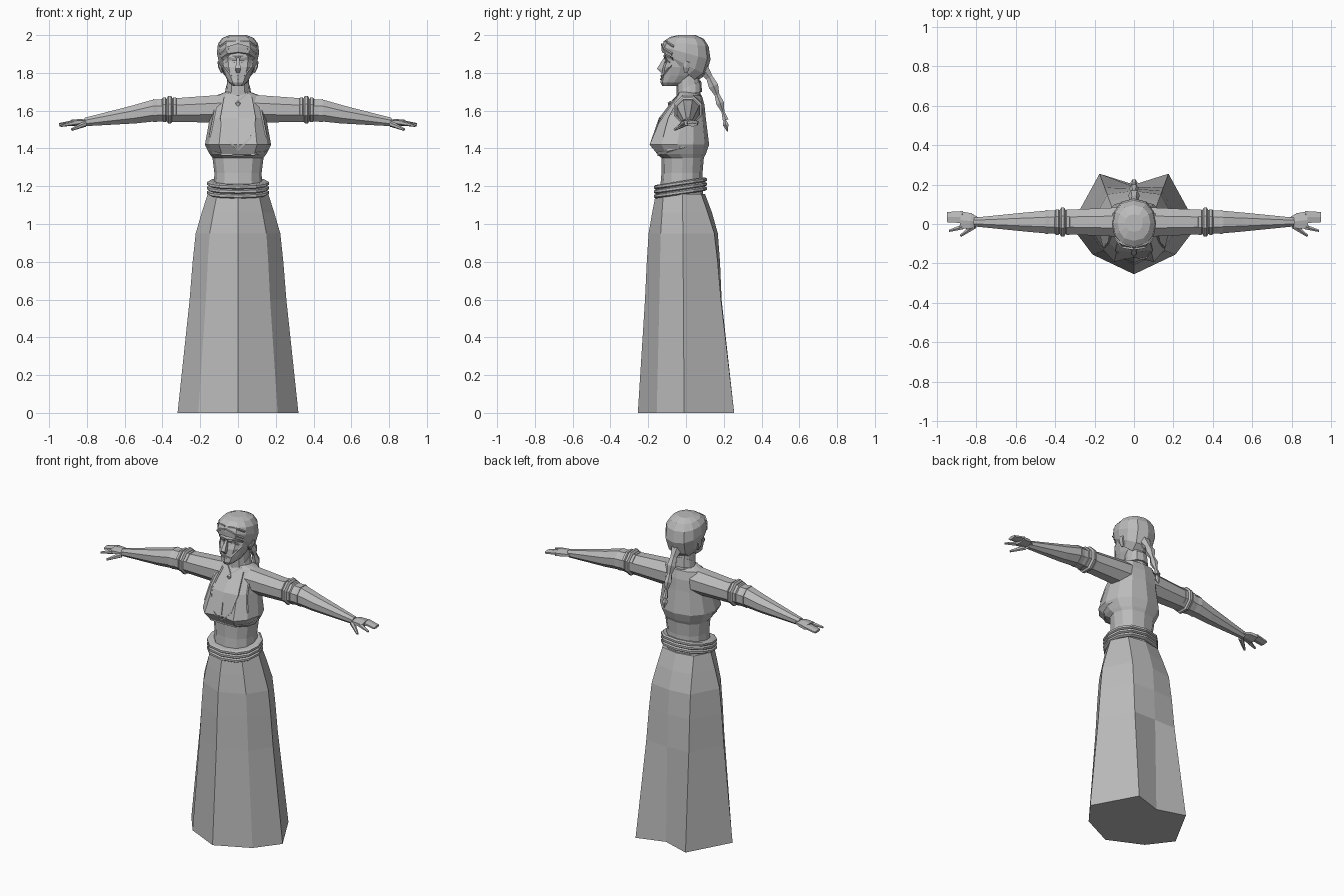
import bpy
import bmesh
import math
from mathutils import Matrix, Vector
from mathutils.bvhtree import BVHTree

old = bpy.data.objects.get("Cube")
if old:
    bpy.data.objects.remove(old, do_unlink=True)

grey = bpy.data.materials.new("plain grey")
grey.use_nodes = True
tone = (.5, .5, .5, 1)
grey.diffuse_color = tone
grey.node_tree.nodes["Principled BSDF"].inputs["Base Color"].default_value = tone

X, Y, Z = Matrix.Identity(3)


def loft(name, rings, mirror=False):
    """Skin a list of equal rings, cap both ends and return a ray target."""
    bm = bmesh.new()
    loops = [[bm.verts.new(p) for p in ring] for ring in rings]
    for low, high in zip(loops, loops[1:]):
        for i in range(len(low)):
            bm.faces.new((low[i - 1], low[i], high[i], high[i - 1]))
    bm.faces.new(loops[0])
    bm.faces.new(loops[-1])
    bmesh.ops.recalc_face_normals(bm, faces=bm.faces)
    mesh = bpy.data.meshes.new(name)
    bm.to_mesh(mesh)
    tree = BVHTree.FromBMesh(bm)
    bm.free()
    mesh.materials.append(grey)
    obj = bpy.data.objects.new(name, mesh)
    bpy.context.scene.collection.objects.link(obj)
    if mirror:
        obj.modifiers.new("mirror", "MIRROR")
    return tree


def full(half):
    """Close a half ring, given front to back, across the middle."""
    return half + [Vector((-p.x, p.y, p.z)) for p in half[-2:0:-1]]


def oval(front_z, back_z, front, back, width, dent=0):
    """Twelve-sided, slightly boxy ring that may tilt from front to back."""
    half = []
    for k in range(7):
        angle = math.pi * k / 6
        depth = (1 - math.cos(angle)) / 2
        side = math.sin(angle) ** .8
        half.append(Vector((width * side, front + (back - front) * depth,
                            front_z + (back_z - front_z) * depth)))
    half[0].y += dent
    return full(half)


def tube(name, path, sides=6, flat=1, up=Z, mirror=False):
    """Sweep a section along points given as x, y, z, radius."""
    pts = [Vector(p[:3]) for p in path]
    last = len(pts) - 1
    rings = []
    for i, p in enumerate(pts):
        along = (pts[min(i + 1, last)] - pts[max(i - 1, 0)]).normalized()
        across = along.cross(up).normalized()
        rise = across.cross(along) * flat
        ring = []
        for k in range(sides):
            angle = math.tau * (k + .5) / sides
            ring.append(p + (across * math.cos(angle) + rise * math.sin(angle)) * path[i][3])
        rings.append(ring)
    loft(name, rings, mirror)


def trim(name, surface, corners, radius=.006, mirror=True, up=Y):
    """Lay a thin strip on the front of a surface through x, z corners."""
    steps = 4
    flat_path = [Vector(corners[0])]
    for start, end in zip(corners, corners[1:]):
        for k in range(steps):
            flat_path.append(Vector(start).lerp(Vector(end), (k + 1) / steps))
    hits = [surface.ray_cast(Vector((x, -1, z)), Y)[0] for x, z in flat_path]
    tube(name, [(*hit, radius) for hit in hits if hit], 4, 1, up, mirror)


# long skirt: eight sides flaring from the waist to a hem notched at the back
waist = [(0, -.16), (.11, -.12), (.16, -.02), (.11, .08), (0, .1)]
hem = [(0, -.255), (.21, -.155), (.32, -.01), (.175, .255), (0, .2)]
skirt_rings = []
for z, flare in [(1.16, 0), (1.06, .2), (.95, .4), (.8, .5), (.6, .6), (0, 1)]:
    half = [Vector((*Vector(a).lerp(Vector(b), flare), z)) for a, b in zip(waist, hem)]
    half[-1].y += .03 * math.sin(math.pi * flare)
    skirt_rings.append(full(half))
loft("skirt", skirt_rings)

# three stacked belt rolls, higher at the back
for i in range(3):
    rings = []
    for rise, swell in ((0, 0), (.006, .01), (.018, .01), (.024, 0)):
        z = 1.135 + .024 * i + rise
        rings.append(oval(z, z + .04, -.16 - swell, .1 + swell, .155 + swell))
    loft("belt_roll", rings)

# torso: rows of height, front and half width; the bust parts where it is fullest
torso_rings = []
for z, front, width in [(1.15, -.14, .13), (1.27, -.13, .125), (1.35, -.13, .135),
                        (1.37, -.17, .15), (1.42, -.215, .175), (1.56, -.15, .15),
                        (1.63, -.09, .14), (1.68, -.05, .12), (1.7, -.04, .06)]:
    parting = max(0, -front - .14) * .6
    torso_rings.append(oval(z, z, front, width * .7, width, parting))
torso = loft("torso", torso_rings)
loft("bust_band", [oval(z, z + .06, -.17, .1 + swell, .155 + swell, .02)
                   for z, swell in ((1.36, 0), (1.37, .012), (1.38, .012), (1.39, 0))])
trim("neckline", torso, [(.07, 1.67), (.09, 1.56), (.07, 1.46), (0, 1.39)])
trim("halter_edge", torso, [(.11, 1.66), (.13, 1.56), (.15, 1.46)])
trim("bust_seam", torso, [(0, 1.5), (0, 1.39)], mirror=False, up=X)
trim("necklace", torso, [(.05, 1.69), (0, 1.65)], .004)
tube("pendant", [(0, -.08, 1.65, .005), (0, -.09, 1.64, .015), (0, -.09, 1.62, .005)],
     flat=.5, up=Y)

# neck and raised collar
loft("neck", [oval(1.66, 1.66, -.05, .08, .065), oval(1.8, 1.8, -.05, .07, .055)])
loft("collar", [oval(1.68, 1.7, -.05, .085, .07), oval(1.7, 1.76, -.045, .08, .063)])

# arms from shoulder through elbow to wrist
tube("arms", [(.08, .01, 1.61, .08), (.45, .01, 1.6, .062), (.55, .01, 1.58, .052),
              (.81, .01, 1.54, .024)], sides=8, mirror=True)
for x, radius in ((.335, .07), (.362, .08), (.39, .07)):
    tube("arm_band", [(x + edge * .014, .01, 1.605, radius - .012 * (edge % 1 == 0))
                      for edge in (-1, -.5, .5, 1)], sides=8, mirror=True)
tube("sleeve_hem", [(.4, .01, 1.6, .06), (.45, .01, 1.6, .066)], sides=8, mirror=True)

# hands with grouped fingers, forefinger and thumb
tube("palms", [(.79, .01, 1.54, .025), (.83, .015, 1.54, .046), (.88, .02, 1.535, .05)],
     flat=.35, mirror=True)
tube("grouped_fingers", [(.87, .035, 1.54, .035), (.947, .035, 1.525, .03)],
     flat=.3, mirror=True)
tube("forefingers", [(.87, -.015, 1.535, .014), (.938, -.035, 1.52, .006)], mirror=True)
tube("thumbs", [(.81, -.01, 1.53, .016), (.88, -.06, 1.5, .007)], mirror=True)

# head: rows of height, front, back and half width
head = loft("head", [oval(row[0], *row) for row in [
    (1.73, -.125, -.04, .025), (1.75, -.135, .01, .05), (1.785, -.13, .05, .068),
    (1.83, -.125, .07, .085), (1.865, -.11, .08, .09), (1.89, -.12, .08, .09),
    (1.97, -.08, .08, .07)]])
tube("nose", [(0, -.11, 1.88, .008), (0, -.14, 1.82, .02), (0, -.125, 1.805, .012)],
     sides=4, up=Y)
trim("brows", head, [(.015, 1.88), (.05, 1.89), (.075, 1.875)])
trim("eyelids", head, [(.02, 1.855), (.04, 1.865), (.065, 1.855)], .005)
trim("cheekbones", head, [(.075, 1.84), (.035, 1.785)], .005)
trim("upper_lip", head, [(0, 1.785), (.03, 1.775)])
trim("lower_lip", head, [(0, 1.765), (.025, 1.775)])
tube("ears", [(.085, 0, 1.8, .01), (.095, 0, 1.83, .02), (.1, .01, 1.86, .018)],
     flat=.5, up=X, mirror=True)

# swept-back hair with parted front locks
hair = loft("hair", [oval(*row) for row in [
    (1.905, 1.755, -.11, .055, .086), (1.91, 1.79, -.128, .105, .1),
    (1.94, 1.87, -.13, .13, .112), (1.97, 1.94, -.115, .12, .106),
    (1.99, 1.98, -.085, .095, .083), (2, 2, -.04, .05, .045)]])
trim("front_locks", hair, [(0, 1.95), (.05, 1.935), (.09, 1.9)], .009)
trim("upper_locks", hair, [(.01, 1.965), (.06, 1.965), (.095, 1.94)])

# braided tail that swells and narrows down to a tied tip
braid = []
for k in range(7):
    drop = k / 6
    plait = .006 * (-1) ** k
    braid.append((0, .09 + .12 * drop ** .7, 1.82 - .27 * drop, .03 - .018 * drop + plait))
tube("braid", braid, up=X)
tube("braid_tip", [(0, .205, 1.55, .008), (0, .21, 1.525, .017), (0, .22, 1.49, .003)], up=X)
